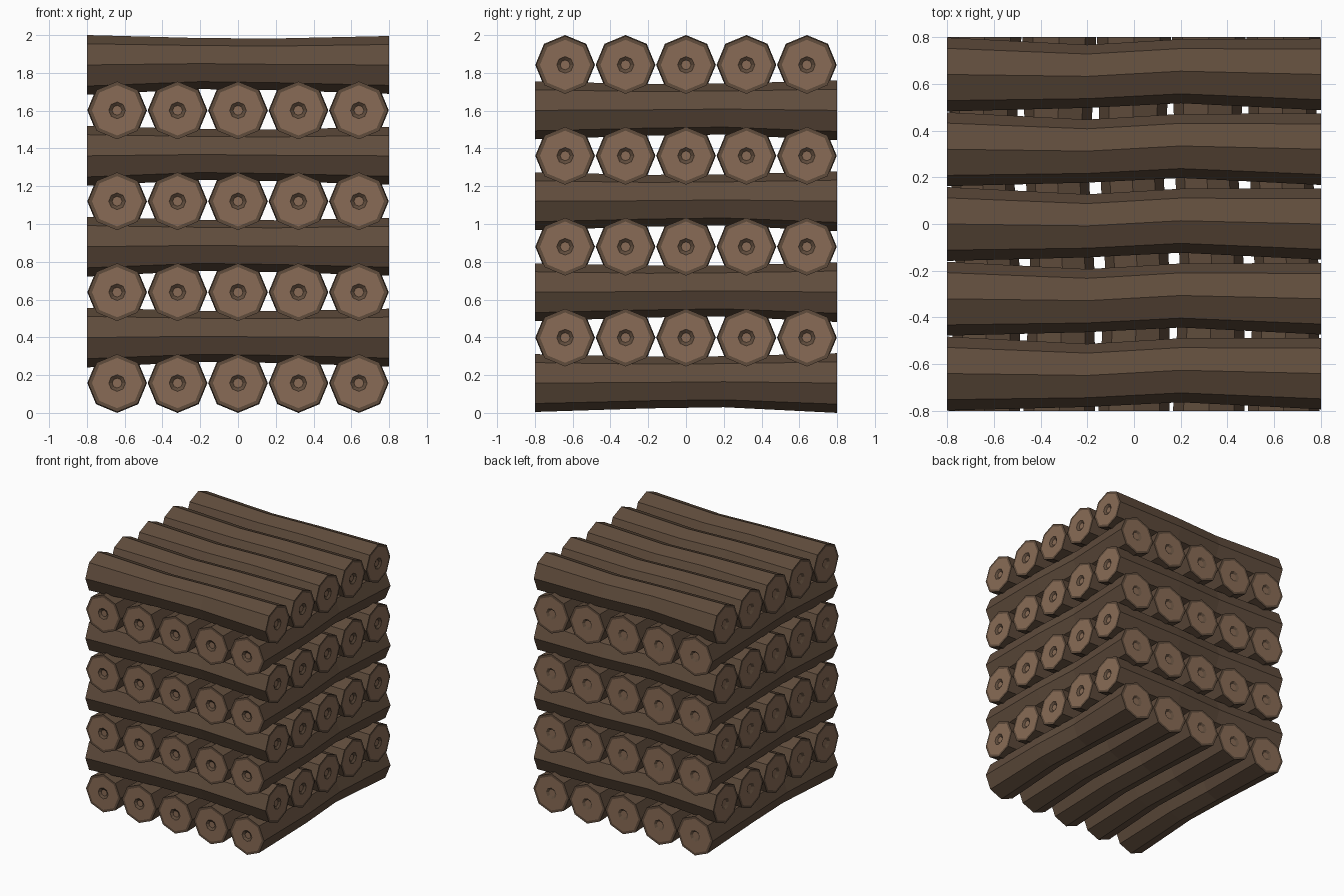
import bpy, bmesh
from math import sin, cos, pi

if "Cube" in bpy.data.objects:
    bpy.data.objects.remove(bpy.data.objects["Cube"])

SIDES = 8


def material(name, rgb):
    m = bpy.data.materials.new(name)
    m.diffuse_color = (*rgb, 1)
    m.use_nodes = True
    m.node_tree.nodes["Principled BSDF"].inputs["Base Color"].default_value = m.diffuse_color
    return m


bark = material("bark", (0.115, 0.072, 0.045))
wood = material("cut_wood", (0.25, 0.148, 0.092))

# log rings along its axis: (position, radius, sideways shift, upward shift)
BODY = [(-0.8, 0.158, 0, 0), (-0.2, 0.135, -0.008, 0.007),
        (0.2, 0.137, 0.014, 0.003), (0.8, 0.153, 0, 0)]
# cut end rings, outside in: (fraction of radius, recess, material of the band)
CAP = [(0.87, 0.0, 0), (0.29, 0.0, 1), (0.17, 0.012, 0)]


def log_mesh():
    bm = bmesh.new()

    def ring(s, r, t, z):
        return [bm.verts.new((s, t + r * sin(2 * pi * i / SIDES),
                              z + r * cos(2 * pi * i / SIDES))) for i in range(SIDES)]

    def bridge(a, b, mat):
        for i in range(SIDES):
            j = (i + 1) % SIDES
            bm.faces.new((a[i], a[j], b[j], b[i])).material_index = mat

    # bark
    rings = [ring(*b) for b in BODY]
    for a, b in zip(rings, rings[1:]):
        bridge(a, b, 0)
    # cut ends with bark rim and sunken pith
    for edge, (s, r, t, z) in ((rings[0], BODY[0]), (rings[-1], BODY[-1])):
        inward = 1 if s < 0 else -1
        for frac, depth, mat in CAP:
            inner = ring(s + inward * depth, r * frac, t, z)
            bridge(edge, inner, mat)
            edge = inner
        bm.faces.new(edge).material_index = 1
    bmesh.ops.recalc_face_normals(bm, faces=bm.faces)
    me = bpy.data.meshes.new("log")
    bm.to_mesh(me)
    bm.free()
    me.materials.append(bark)
    me.materials.append(wood)
    return me


# crossed layers of five logs, alternating direction
mesh = log_mesh()
for layer in range(8):
    for k in range(5):
        offset = (k - 2) * 0.32
        along_y = layer % 2 == 0
        log = bpy.data.objects.new(f"log_layer{layer + 1}_{k + 1}", mesh)
        z = 0.158 + layer * 0.2406
        log.location = (offset, 0, z) if along_y else (0, offset, z)
        log.rotation_euler.z = -pi / 2 if along_y else 0
        bpy.context.collection.objects.link(log)
